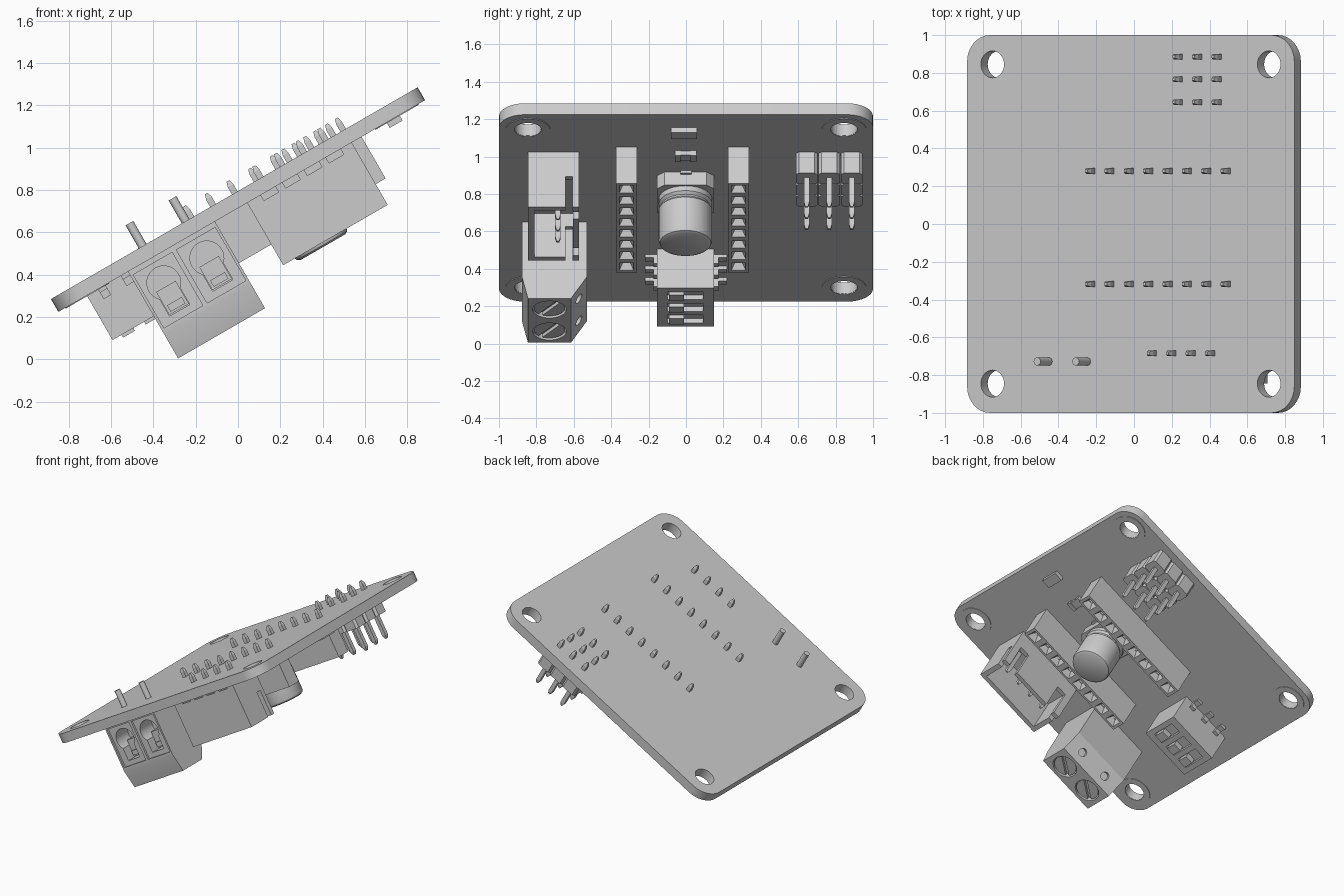
import bpy, bmesh
from math import radians, sqrt
from mathutils import Matrix, Vector

if "Cube" in bpy.data.objects:
    bpy.data.objects.remove(bpy.data.objects["Cube"])

# Local frame: x and y along the board, z out of its solder side; parts hang at -z
TILT = Matrix.Translation((-0.0175, 0, 0.785)) @ Matrix.Rotation(radians(-30), 4, 'Y')
BOARD = -0.07
PITCH = 0.1183

grey = bpy.data.materials.new("plain_grey")
grey.use_nodes = True
grey.diffuse_color = (0.6, 0.6, 0.6, 1)
grey.node_tree.nodes["Principled BSDF"].inputs["Base Color"].default_value = (0.6, 0.6, 0.6, 1)


def box(bm, x0, x1, y0, y1, z0, z1):
    m = Matrix.Translation(((x0 + x1) / 2, (y0 + y1) / 2, (z0 + z1) / 2))
    m = m @ Matrix.Diagonal((x1 - x0, y1 - y0, z1 - z0, 1))
    return bmesh.ops.create_cube(bm, size=1, matrix=m)["verts"]


def cyl(bm, centre, r, depth, r2=None, seg=32, rot=Matrix()):
    m = Matrix.Translation(centre) @ rot
    bmesh.ops.create_cone(bm, cap_ends=True, segments=seg, radius1=r,
                          radius2=r if r2 is None else r2, depth=depth, matrix=m)


def pin(bm, x, y, z0, z1, size=0.03, tip=0.025):
    """Square pin from z0 to z1 with a tapered end at z1."""
    s = 1 if z1 > z0 else -1
    h = size / 2
    zt = z1 - s * tip
    box(bm, x - h, x + h, y - h, y + h, min(z0, zt), max(z0, zt))
    a, b = h * sqrt(2), h * 0.5 * sqrt(2)
    if s < 0:
        a, b = b, a
    cyl(bm, (x, y, (zt + z1) / 2), a, tip, b, 4, Matrix.Rotation(radians(45), 4, 'Z'))


def prism_x(bm, profile, x0, x1):
    """Extrude a (y, z) outline along x."""
    face = bm.faces.new([bm.verts.new((x0, y, z)) for y, z in profile])
    out = bmesh.ops.extrude_face_region(bm, geom=[face])["geom"]
    bmesh.ops.translate(bm, vec=(x1 - x0, 0, 0),
                        verts=[v for v in out if isinstance(v, bmesh.types.BMVert)])


def bevel_upright(bm, width, segments, test=lambda p: True):
    edges = [e for e in bm.edges if abs((e.verts[0].co - e.verts[1].co).normalized().z) > 0.99
             and test(e.verts[0].co)]
    bmesh.ops.bevel(bm, geom=edges, offset=width, segments=segments, profile=0.5, affect='EDGES')


def to_object(name, bm):
    bmesh.ops.recalc_face_normals(bm, faces=bm.faces)
    me = bpy.data.meshes.new(name)
    bm.to_mesh(me)
    bm.free()
    me.materials.append(grey)
    ob = bpy.data.objects.new(name, me)
    ob.matrix_world = TILT
    bpy.context.collection.objects.link(ob)
    return ob


def finish(name, bm, cut=None, smooth=False):
    ob = to_object(name, bm)
    if cut:
        tool = to_object(name + "_cutter", cut)
        mod = ob.modifiers.new("cut", 'BOOLEAN')
        mod.operation, mod.solver, mod.object, mod.use_self = 'DIFFERENCE', 'EXACT', tool, True
        bpy.context.view_layer.update()
        ob.data = bpy.data.meshes.new_from_object(ob.evaluated_get(bpy.context.evaluated_depsgraph_get()))
        ob.modifiers.clear()
        bpy.data.objects.remove(tool)
    if smooth:
        bpy.ops.object.select_all(action='DESELECT')
        ob.select_set(True)
        bpy.context.view_layer.objects.active = ob
        bpy.ops.object.shade_smooth_by_angle(angle=radians(30))
    return ob


ALONG_Y = Matrix.Rotation(radians(90), 4, 'X')
corners = [(x, y) for x in (-0.845, 0.845) for y in (-0.845, 0.845)]

# Board with rounded corners and mounting holes
bm, cut = bmesh.new(), bmesh.new()
box(bm, -1, 1, -1, 1, BOARD, 0)
bevel_upright(bm, 0.14, 8)
for x, y in corners:
    cyl(cut, (x, y, BOARD / 2), 0.071, 0.3)
finish("circuit_board", bm, cut, True)

# Thin pads around the mounting holes
bm, cut = bmesh.new(), bmesh.new()
for x, y in corners:
    cyl(bm, (x, y, BOARD), 0.118, 0.008)
    cyl(cut, (x, y, BOARD), 0.072, 0.1)
finish("hole_pads", bm, cut, True)

# Screw terminal block
poles = (-0.5, -0.265)
bm, cut = bmesh.new(), bmesh.new()
prism_x(bm, [(-0.877, BOARD), (-0.877, -0.41), (-0.845, -0.543), (-0.615, -0.543),
             (-0.53, -0.41), (-0.53, BOARD)], -0.62, -0.146)
slope = Vector((0, 0.133, -0.085)).to_track_quat('Z', 'Y').to_matrix().to_4x4()
for x in poles:
    box(cut, x - 0.106, x + 0.106, -0.9, -0.862, -0.385, -0.095)
    cyl(cut, (x, -0.8, -0.2), 0.08, 0.16, rot=ALONG_Y)
    box(cut, x - 0.055, x + 0.055, -0.879, -0.722, -0.35, -0.2)
    cyl(cut, (x, -0.73, -0.53), 0.09, 0.08)
    cyl(cut, (x, -0.573, -0.476), 0.03, 0.06, seg=20, rot=slope)
finish("terminal_block", bm, cut, True)

bm, cut = bmesh.new(), bmesh.new()
for x in poles:
    cyl(bm, (x, -0.73, -0.51), 0.083, 0.05)
    m = Matrix.Translation((x, -0.73, -0.535)) @ Matrix.Rotation(radians(35), 4, 'Z')
    bmesh.ops.create_cube(cut, size=1, matrix=m @ Matrix.Diagonal((0.2, 0.025, 0.04, 1)))
finish("terminal_screws", bm, cut, True)

bm = bmesh.new()
for x in poles:
    box(bm, x - 0.053, x + 0.053, -0.79, -0.72, -0.345, -0.22)
    box(bm, x - 0.04, x + 0.04, -0.81, -0.78, -0.335, -0.3)
finish("terminal_clamps", bm)

bm = bmesh.new()
for x in poles:
    cyl(bm, (x, -0.728, 0.025), 0.021, 0.2, seg=16)
finish("terminal_pins", bm, None, True)

# Four way shrouded connector
four = [0.144 + PITCH * i for i in range(4)]
bm, cut = bmesh.new(), bmesh.new()
box(bm, 0.03, 0.6, -0.845, -0.572, -0.41, BOARD)
box(cut, 0.065, 0.565, -0.81, -0.605, -0.45, -0.14)
for x in (0.03, 0.6):
    box(cut, x - 0.045, x + 0.045, -0.645, -0.606, -0.46, -0.22)
for x in (0.12, 0.51):
    box(cut, x - 0.04, x + 0.04, -0.615, -0.55, -0.46, -0.2)
for x in four:
    box(cut, x - 0.04, x + 0.04, -0.86, -0.825, -0.1, -0.05)
finish("shrouded_connector", bm, cut)

bm = bmesh.new()
for x in four:
    pin(bm, x, -0.685, -0.2, 0.065)
    pin(bm, x, -0.685, -0.1, -0.36)
finish("connector_pins", bm)

# Two eight way sockets
eight = [-0.234 + PITCH * i for i in range(8)]
for name, y in (("front_socket", -0.318), ("rear_socket", 0.281)):
    bm, cut = bmesh.new(), bmesh.new()
    box(bm, -0.294, 0.654, y - 0.056, y + 0.056, -0.297, BOARD)
    for x in eight:
        cyl(cut, (x, y, -0.28), 0.06, 0.05, 0.024, 4, Matrix.Rotation(radians(45), 4, 'Z'))
        box(cut, x - 0.015, x + 0.015, y - 0.015, y + 0.015, -0.285, -0.16)
    finish(name, bm, cut)
    bm = bmesh.new()
    for x in eight:
        pin(bm, x, y, -0.09, 0.065)
    finish(name + "_pins", bm)

# Three by three pin header
bm, pins = bmesh.new(), bmesh.new()
for x in (0.302, 0.421, 0.54):
    for y in (0.645, 0.766, 0.886):
        box(bm, x - 0.059, x + 0.059, y - 0.057, y + 0.057, -0.2, BOARD)
        pin(pins, x, y, -0.1, 0.065)
        pin(pins, x, y, -0.1, -0.375)
bevel_upright(bm, 0.015, 1)
finish("pin_header_body", bm)
finish("pin_header_pins", pins)

# Capacitor: chamfered base and a can with a pinched neck
bm = bmesh.new()
box(bm, 0.085, 0.385, -0.155, 0.15, -0.15, BOARD)
bevel_upright(bm, 0.04, 1, lambda p: p.x > 0.3)
for s in (0.08, 0.39):
    box(bm, s - 0.02, s + 0.01, -0.03, 0.03, -0.085, BOARD)
finish("capacitor_base", bm)

bm = bmesh.new()
rings = [(0.143, -0.14), (0.143, -0.18), (0.13, -0.195), (0.13, -0.205), (0.143, -0.22),
         (0.143, -0.405), (0.137, -0.422), (0.122, -0.43)]
for (r0, z0), (r1, z1) in zip(rings, rings[1:]):
    bmesh.ops.create_cone(bm, cap_ends=False, segments=40, radius1=r1, radius2=r0, depth=z0 - z1,
                          matrix=Matrix.Translation((0.235, -0.003, (z0 + z1) / 2)))
bmesh.ops.remove_doubles(bm, verts=bm.verts, dist=0.0005)
bmesh.ops.holes_fill(bm, edges=[e for e in bm.edges if e.is_boundary], sides=0)
finish("capacitor_can", bm, None, True)

# Three way slide switch with levers and leads
bm, cut, levers, leads = (bmesh.new() for _ in range(4))
box(bm, -0.845, -0.435, -0.155, 0.15, -0.313, BOARD)
for i in (-1, 0, 1):
    x = -0.64 + i * 0.124
    box(cut, x - 0.042, x + 0.042, -0.1, 0.092, -0.33, -0.285)
    box(levers, x - 0.032, x + 0.032, -0.09, -0.01, -0.328, -0.28)
    for s in (-1, 1):
        ya, yb, yc = sorted((s * 0.14, s * 0.22)) + [s * 0.175]
        box(leads, x - 0.02, x + 0.02, ya, yb, -0.09, BOARD)
        box(leads, x - 0.02, x + 0.02, min(s * 0.14, yc), max(s * 0.14, yc), -0.125, -0.08)
finish("slide_switch_body", bm, cut)
finish("slide_switch_levers", levers)
finish("slide_switch_leads", leads)

# Small surface parts
bm = bmesh.new()
box(bm, 0.79, 0.86, -0.08, 0.06, -0.1, BOARD)
finish("large_chip", bm)
bm = bmesh.new()
box(bm, 0.55, 0.61, -0.03, 0.03, -0.095, BOARD)
for y in (-0.045, 0.04):
    box(bm, 0.545, 0.615, y - 0.015, y + 0.015, -0.1, BOARD)
finish("small_chip", bm)
